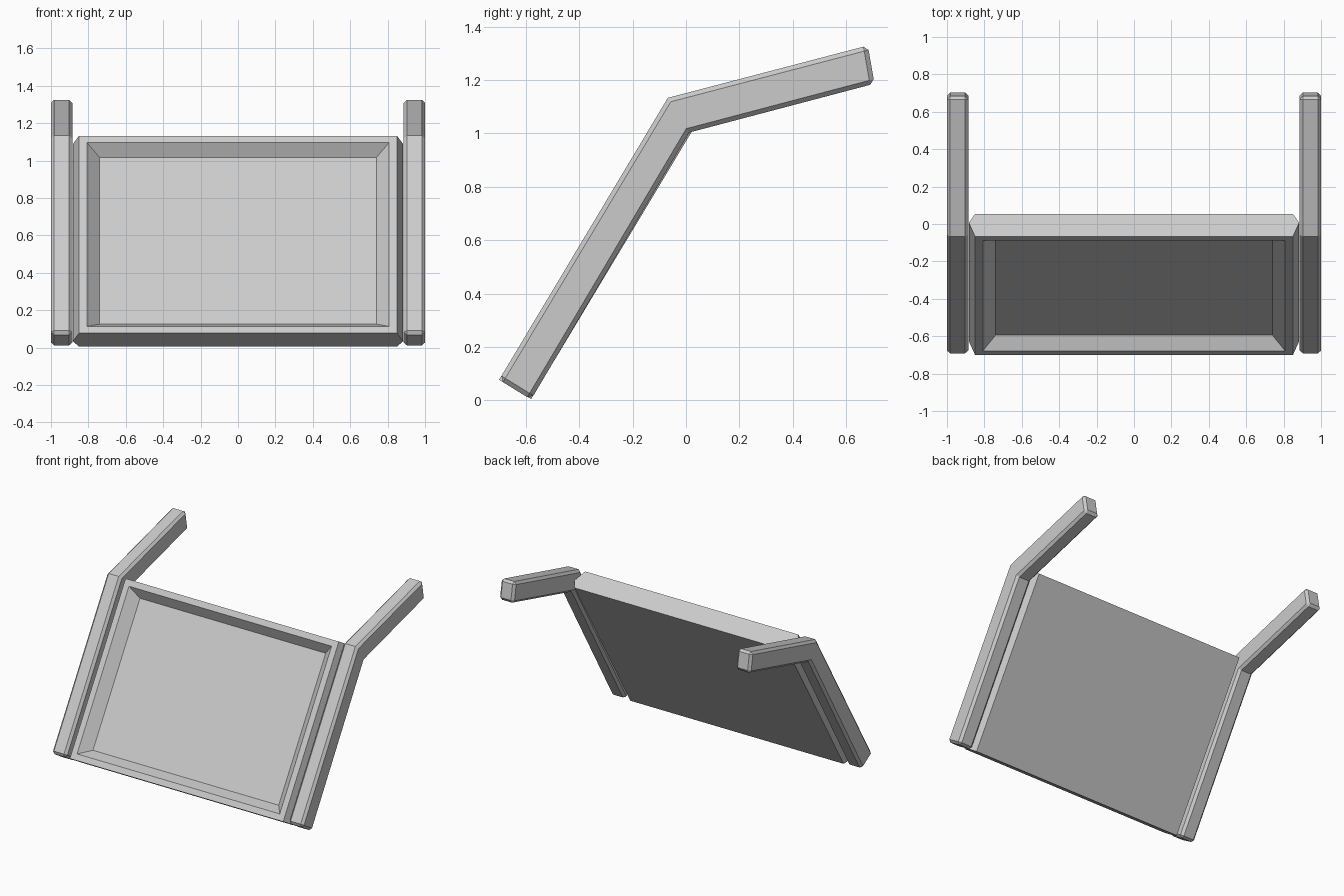
import bpy, bmesh, math
from mathutils import Vector

if "Cube" in bpy.data.objects:
    bpy.data.objects.remove(bpy.data.objects["Cube"])

# Slope of the panel: s runs up the slope, t runs through the thickness
ANG = math.radians(59)
S = Vector((0, math.cos(ANG), math.sin(ANG)))
T = Vector((0, math.sin(ANG), -math.cos(ANG)))
ORIGIN = Vector((0, -0.70, 0.077))
LENGTH, THICK = 1.231, 0.14


def finish(bm, name):
    bmesh.ops.recalc_face_normals(bm, faces=bm.faces)
    mesh = bpy.data.meshes.new(name)
    bm.to_mesh(mesh)
    bm.free()
    obj = bpy.data.objects.new(name, mesh)
    bpy.context.collection.objects.link(obj)
    return obj


def prism(points, offset):
    bm = bmesh.new()
    face = bm.faces.new([bm.verts.new(p) for p in points])
    new = bmesh.ops.extrude_face_region(bm, geom=[face])["geom"]
    bmesh.ops.translate(bm, vec=offset,
                        verts=[g for g in new if isinstance(g, bmesh.types.BMVert)])
    bmesh.ops.recalc_face_normals(bm, faces=bm.faces)
    return bm


# Sloping panel: six-sided section in local (x, s, t), with a recessed front
section = [(-0.85, 0), (0.85, 0), (0.883, 0.085), (0.85, THICK),
           (-0.85, THICK), (-0.883, 0.085)]
bm = prism([(x, 0, t) for x, t in section], (0, LENGTH, 0))
front = min(bm.faces, key=lambda f: f.calc_center_median().z)
bmesh.ops.inset_region(bm, faces=[front], thickness=0.06)
bmesh.ops.inset_region(bm, faces=[front], thickness=0.04)
for v in front.verts:
    v.co = (math.copysign(0.74, v.co.x),
            0.096 if v.co.y < LENGTH / 2 else LENGTH - 0.096, 0.066)
for v in bm.verts:
    x, s, t = v.co
    v.co = Vector((x, 0, 0)) + ORIGIN + S * s + T * t
finish(bm, "panel")

# Bent side rails: one profile, chamfered everywhere except across the bend
profile = [(-0.70, 0.077), (-0.58, 0.003), (0.012, 1.003),
           (0.706, 1.186), (0.681, 1.329), (-0.068, 1.133)]
for side, name in ((-1, "left_rail"), (1, "right_rail")):
    bm = prism([(side * 0.886, y, z) for y, z in profile], (side * 0.114, 0, 0))
    edges = [e for e in bm.edges
             if not (abs(e.verts[0].co.x - e.verts[1].co.x) > 0.05
                     and abs(e.verts[0].co.y) < 0.2)]
    bmesh.ops.bevel(bm, geom=edges, offset=0.017, offset_type='OFFSET',
                    segments=1, affect='EDGES', clamp_overlap=True)
    finish(bm, name)
